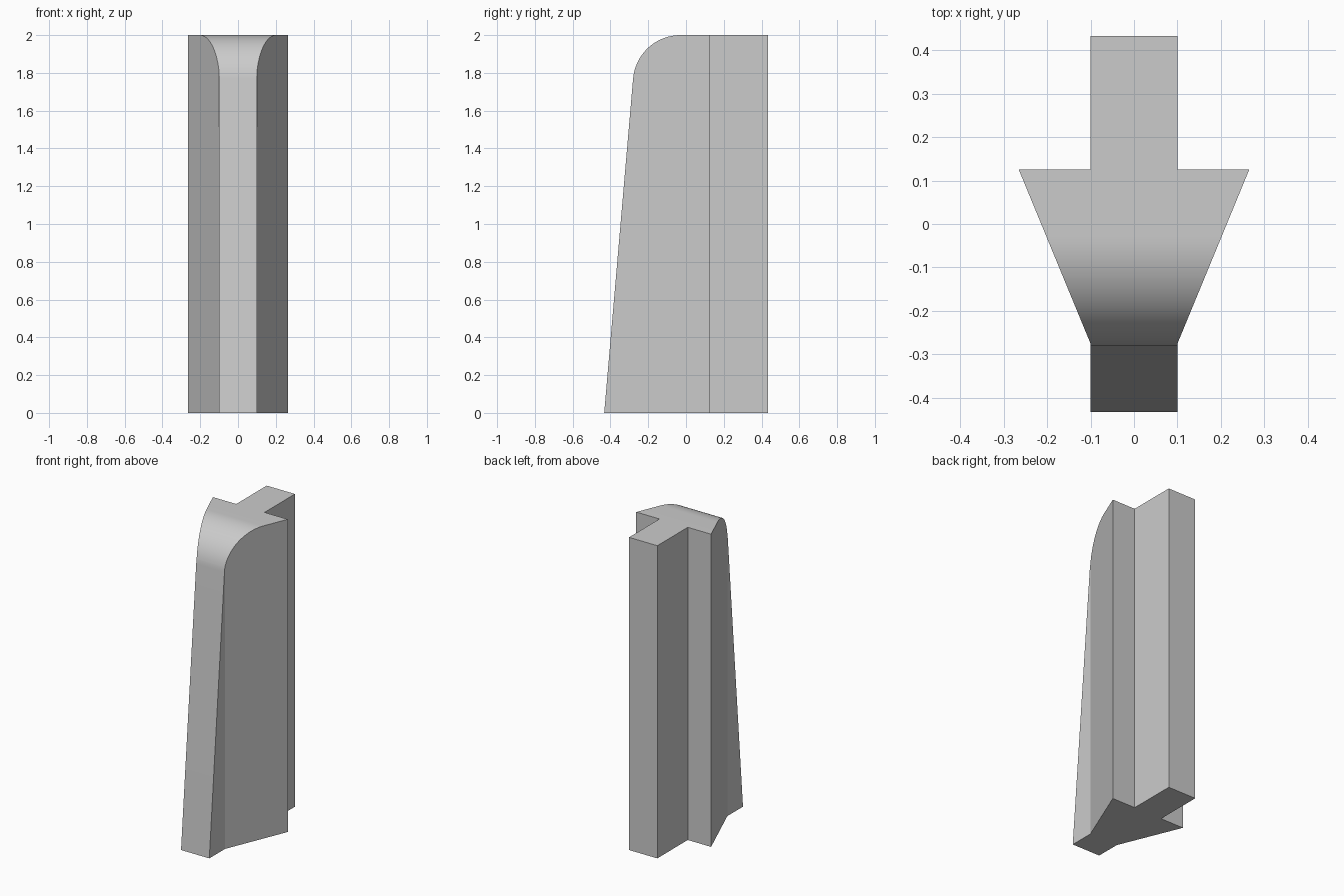
import bpy, bmesh, math
from mathutils import Vector

cube = bpy.data.objects.get("Cube")
if cube:
    bpy.data.objects.remove(cube, do_unlink=True)

grey = bpy.data.materials.new("plain_grey")
grey.use_nodes = True
colour = (0.6, 0.6, 0.6, 1)
grey.diffuse_color = colour
grey.node_tree.nodes["Principled BSDF"].inputs["Base Color"].default_value = colour


def prism(name, outline, direction):
    """Extrude a closed outline along a direction into a solid."""
    bm = bmesh.new()
    face = bm.faces.new([bm.verts.new(p) for p in outline])
    new = bmesh.ops.extrude_face_region(bm, geom=[face])["geom"]
    verts = [v for v in new if isinstance(v, bmesh.types.BMVert)]
    bmesh.ops.translate(bm, verts=verts, vec=Vector(direction))
    bmesh.ops.recalc_face_normals(bm, faces=bm.faces)
    mesh = bpy.data.meshes.new(name)
    bm.to_mesh(mesh)
    bm.free()
    mesh.materials.append(grey)
    obj = bpy.data.objects.new(name, mesh)
    bpy.context.collection.objects.link(obj)
    return obj


HEIGHT, DEPTH = 2.0, 0.433

# Plan: rear tongue, wide shoulders and a tapering nose, mirrored in x
half = [(0.1, DEPTH), (0.1, 0.125), (0.265, 0.125), (0.1, -0.275), (0.1, -DEPTH - 0.1)]
plan = half + [(-x, y) for x, y in reversed(half)]
post = prism("tapered_post", [(x, y, 0) for x, y in plan], (0, 0, HEIGHT))

# Side profile: leaning front with a rounded top edge
radius, steps = 0.252, 24
centre_y, centre_z = -0.029, HEIGHT - radius
lean = math.atan2(0.153, 1.77)
side = [(-DEPTH, 0)]
for i in range(steps + 1):
    a = lean + (math.pi / 2 - lean) * i / steps
    side.append((centre_y - radius * math.cos(a), centre_z + radius * math.sin(a)))
side += [(1, HEIGHT), (1, 0)]
# Overshoot the flat top and base so only the front is trimmed
side[0] = (-DEPTH - 0.5 * math.tan(lean), -0.5)
side[-1] = (1, -0.5)
side[-2] = (1, HEIGHT + 0.5)
side.insert(-2, (centre_y, HEIGHT + 0.5))
cutter = prism("front_cutter", [(-0.5, y, z) for y, z in side], (1, 0, 0))
cutter.hide_render = True

# Trim the post to the profile
trim = post.modifiers.new("trim_front", "BOOLEAN")
trim.operation = "INTERSECT"
trim.solver = "EXACT"
trim.object = cutter
bpy.context.view_layer.objects.active = post
bpy.ops.object.select_all(action="DESELECT")
post.select_set(True)
bpy.ops.object.modifier_apply(modifier=trim.name)
bpy.data.objects.remove(cutter, do_unlink=True)

# Smooth the rounded top, keep the corners crisp
bpy.ops.object.shade_smooth_by_angle(angle=math.radians(15))
